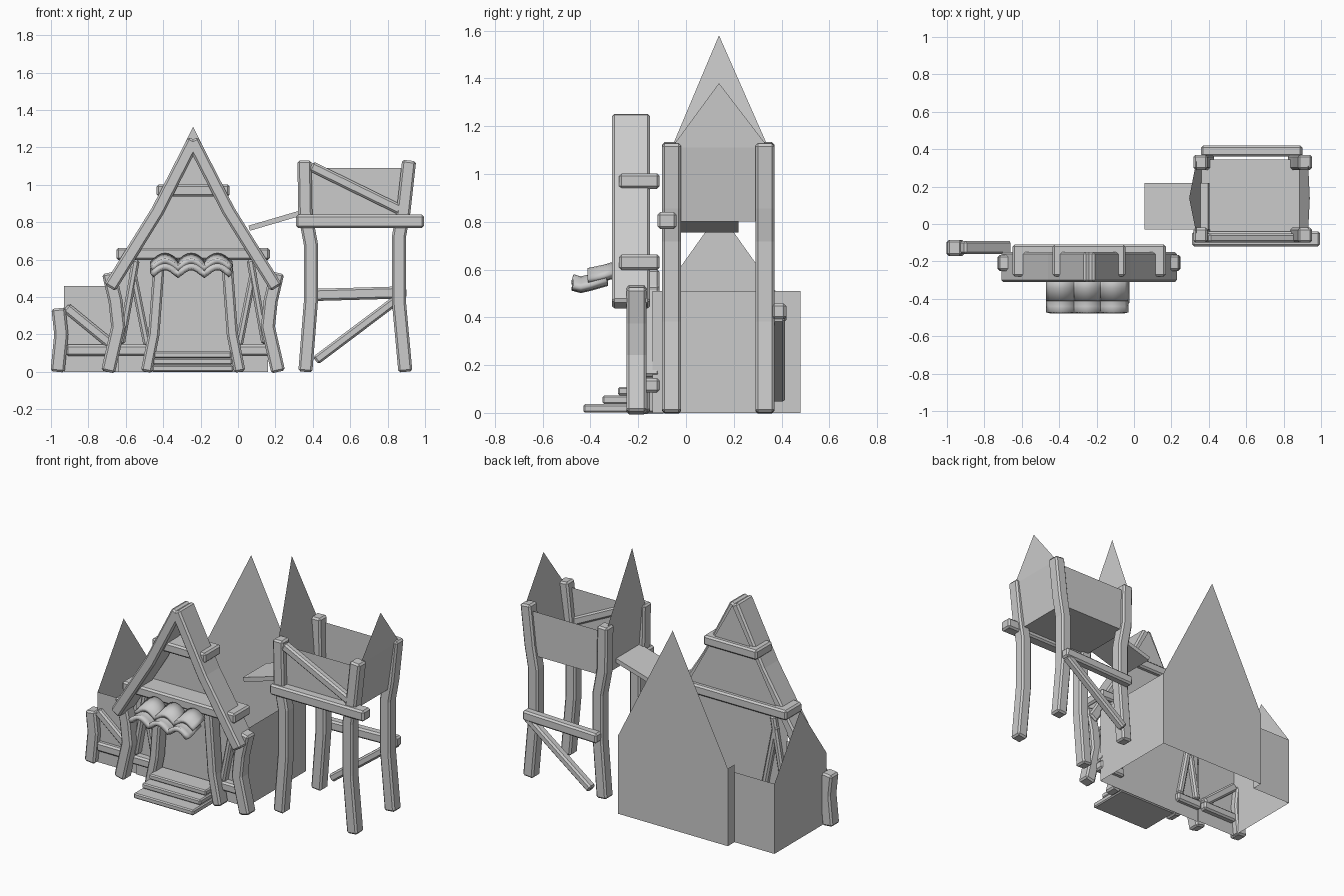
import bpy, math
from mathutils import Vector

if "Cube" in bpy.data.objects:
    bpy.data.objects.remove(bpy.data.objects["Cube"])

CX = -0.24  # symmetry axis of the house front


def make(name, verts, faces):
    me = bpy.data.meshes.new(name)
    me.from_pydata([tuple(v) for v in verts], [], faces)
    me.validate()
    ob = bpy.data.objects.new(name, me)
    bpy.context.collection.objects.link(ob)
    return ob


def beam(name, pts, w, y0, y1, bevel=0.011):
    """Chamfered timber following a path in the XZ plane, from y0 to y1 deep."""
    P = [Vector(p) for p in pts]
    verts, n = [], len(P)
    for i, p in enumerate(P):
        a = (p - P[i - 1]).normalized() if i else None
        b = (P[i + 1] - p).normalized() if i < n - 1 else None
        t = ((a or b) + (b or a)).normalized()
        off = Vector((-t.y, t.x)) * (w / 2) / t.dot(b or a)
        l, r = p + off, p - off
        verts += [(l.x, y0, l.y), (r.x, y0, r.y), (r.x, y1, r.y), (l.x, y1, l.y)]
    faces = [(0, 1, 2, 3), tuple(4 * (n - 1) + k for k in (3, 2, 1, 0))]
    for i in range(n - 1):
        for k in range(4):
            j = (k + 1) % 4
            faces.append((4 * i + j, 4 * i + k, 4 * i + 4 + k, 4 * i + 4 + j))
    # make the face directions point outwards
    import bmesh
    ob = make(name, verts, faces)
    bm = bmesh.new()
    bm.from_mesh(ob.data)
    bmesh.ops.recalc_face_normals(bm, faces=bm.faces)
    bm.to_mesh(ob.data)
    bm.free()
    if bevel:
        m = ob.modifiers.new("chamfer", "BEVEL")
        m.width, m.segments = bevel, 1
        m.limit_method, m.angle_limit = "ANGLE", math.radians(40)
    return ob


def pair(name, pts, w, y0, y1):
    """Timber plus its mirror image about the house axis."""
    beam(name + "_left", pts, w, y0, y1)
    beam(name + "_right", [(2 * CX - x, z) for x, z in pts], w, y0, y1)


def panel(name, verts):
    return make(name, verts, [tuple(range(len(verts)))])


# --- main house walls (open roof, thin panels) ---
L, R, F, B, EAVE = -0.64, 0.16, -0.14, 0.48, 0.51
panel("house_front_wall", [(L, F, 0), (R, F, 0), (R, F, EAVE), (CX, F, 1.24), (L, F, EAVE)])
panel("house_back_wall", [(R, B, 0), (L, B, 0), (L, B, EAVE), (CX, B, 1.31), (R, B, EAVE)])
panel("house_right_wall", [(R, F, 0), (R, B, 0), (R, B, EAVE), (R, F, EAVE)])
panel("house_left_return", [(L, B, 0), (L, 0.41, 0), (L, 0.41, EAVE), (L, B, EAVE)])

# --- side annex ---
AX, AF, AB, AE = -0.93, -0.13, 0.41, 0.46
panel("annex_front_wall", [(AX, AF, 0), (L, AF, 0), (L, AF, AE), (AX, AF, AE)])
panel("annex_back_wall", [(L, AB, 0), (AX, AB, 0), (AX, AB, AE), (L, AB, AE)])
panel("annex_gable", [(AX, AB, 0), (AX, AF, 0), (AX, AF, AE), (AX, 0.14, 0.84), (AX, AB, AE)])
beam("annex_post", [(-0.965, 0), (-0.945, 0.2), (-0.96, 0.34)], 0.075, -0.17, -0.085)
beam("annex_sill", [(-0.92, 0.115), (-0.66, 0.115)], 0.06, -0.16, -0.09)
beam("annex_brace", [(-0.92, 0.345), (-0.67, 0.14)], 0.055, -0.16, -0.09)

# --- front timber frame ---
pair("bargeboard", [(-0.235, 1.24), (-0.43, 0.86), (-0.685, 0.45)], 0.07, -0.31, -0.15)
pair("outer_post", [(-0.695, 0), (-0.64, 0.24), (-0.655, 0.38), (-0.69, 0.53)], 0.075, -0.25, -0.165)
pair("inner_post", [(-0.49, 0), (-0.45, 0.2), (-0.435, 0.4), (-0.42, 0.6)], 0.06, -0.24, -0.15)
pair("brace_outer", [(-0.625, 0.15), (-0.545, 0.6)], 0.04, -0.19, -0.11)
pair("brace_inner", [(-0.565, 0.54), (-0.485, 0.14)], 0.04, -0.185, -0.11)
pair("front_sill", [(-0.65, 0.115), (-0.46, 0.115)], 0.06, -0.19, -0.11)
beam("tie_beam", [(-0.65, 0.63), (0.17, 0.63)], 0.065, -0.28, -0.11)
beam("collar_beam", [(-0.435, 0.97), (-0.045, 0.97)], 0.065, -0.28, -0.11)

# --- entrance steps ---
for i, y in enumerate((-0.43, -0.35, -0.285)):
    z = 0.002 + 0.036 * i
    beam(f"step_{i + 1}", [(-0.46 + 0.005 * i, z + 0.017), (-0.025 - 0.005 * i, z + 0.017)],
         0.035, y, -0.15, 0.007)

# --- scalloped awning: two overlapping rows of three barrel tiles ---
def tile_row(name, stations, rise):
    seg, verts, faces = 8, [], []
    cols = 3 * seg + 1
    for y, z in stations:
        for c in range(cols):
            verts.append((-0.46 + 0.42 * c / (cols - 1), y,
                          z + rise * abs(math.sin(math.pi * c / seg))))
    for s in range(len(stations) - 1):
        for c in range(cols - 1):
            a = s * cols + c
            faces.append((a, a + cols, a + cols + 1, a + 1))
    ob = make(name, verts, faces)
    m = ob.modifiers.new("thickness", "SOLIDIFY")
    m.thickness, m.offset = 0.028, 0
    bpy.context.view_layer.objects.active = ob
    ob.select_set(True)
    bpy.ops.object.shade_smooth_by_angle(angle=math.radians(35))
    ob.select_set(False)

tile_row("awning_upper_tiles", [(-0.29, 0.58), (-0.34, 0.565), (-0.41, 0.55)], 0.042)
tile_row("awning_lower_tiles", [(-0.33, 0.545), (-0.40, 0.525), (-0.44, 0.515), (-0.475, 0.525)], 0.042)

# --- watchtower posts and rails ---
left = [(0.36, 0), (0.39, 0.38), (0.39, 0.68), (0.36, 0.84), (0.355, 1.13)]
right = [(0.895, 0), (0.86, 0.38), (0.86, 0.72), (0.885, 0.86), (0.915, 1.13)]
for side, y in (("front", -0.06), ("back", 0.33)):
    beam(f"tower_{side}_left_post", left, 0.075, y - 0.04, y + 0.04)
    beam(f"tower_{side}_right_post", right, 0.075, y - 0.04, y + 0.04)
beam("tower_front_rail", [(0.31, 0.805), (0.995, 0.805)], 0.07, -0.12, -0.04)
beam("tower_front_brace", [(0.39, 1.10), (0.87, 0.865)], 0.055, -0.10, -0.05)
beam("tower_back_rail", [(0.36, 0.41), (0.90, 0.425)], 0.065, 0.36, 0.42)
beam("tower_back_brace", [(0.415, 0.06), (0.88, 0.41)], 0.05, 0.36, 0.415)

# --- watchtower box: floor, two walls, two pointed gables ---
YF, YB, ZF, ZT = -0.06, 0.345, 0.80, 1.09
for side, y in (("front", YF), ("back", YB)):
    panel(f"tower_{side}_wall", [(0.36, y, ZF), (0.88, y, ZF), (0.92, y, ZT), (0.355, y, ZT)])
panel("tower_floor", [(0.36, YF, ZF), (0.885, YF, ZF), (0.885, YB, ZF), (0.36, YB, ZF)])
for side, xs, apex in (("left", (0.36, 0.335, 0.295), 1.58), ("right", (0.885, 0.93, 0.94), 1.38)):
    panel(f"tower_{side}_wall", [(xs[0], YF, ZF), (xs[0], YB, ZF), (xs[1], YB, 1.11), (xs[1], YF, 1.11)])
    panel(f"tower_{side}_gable", [(xs[1], YF, 1.11), (xs[1], YB, 1.11), (xs[2], 0.138, apex)])

# --- plank ramp leaning off the tower ---
beam("tower_ramp", [(0.06, 0.768), (0.40, 0.868)], 0.028, -0.03, 0.22, 0)
